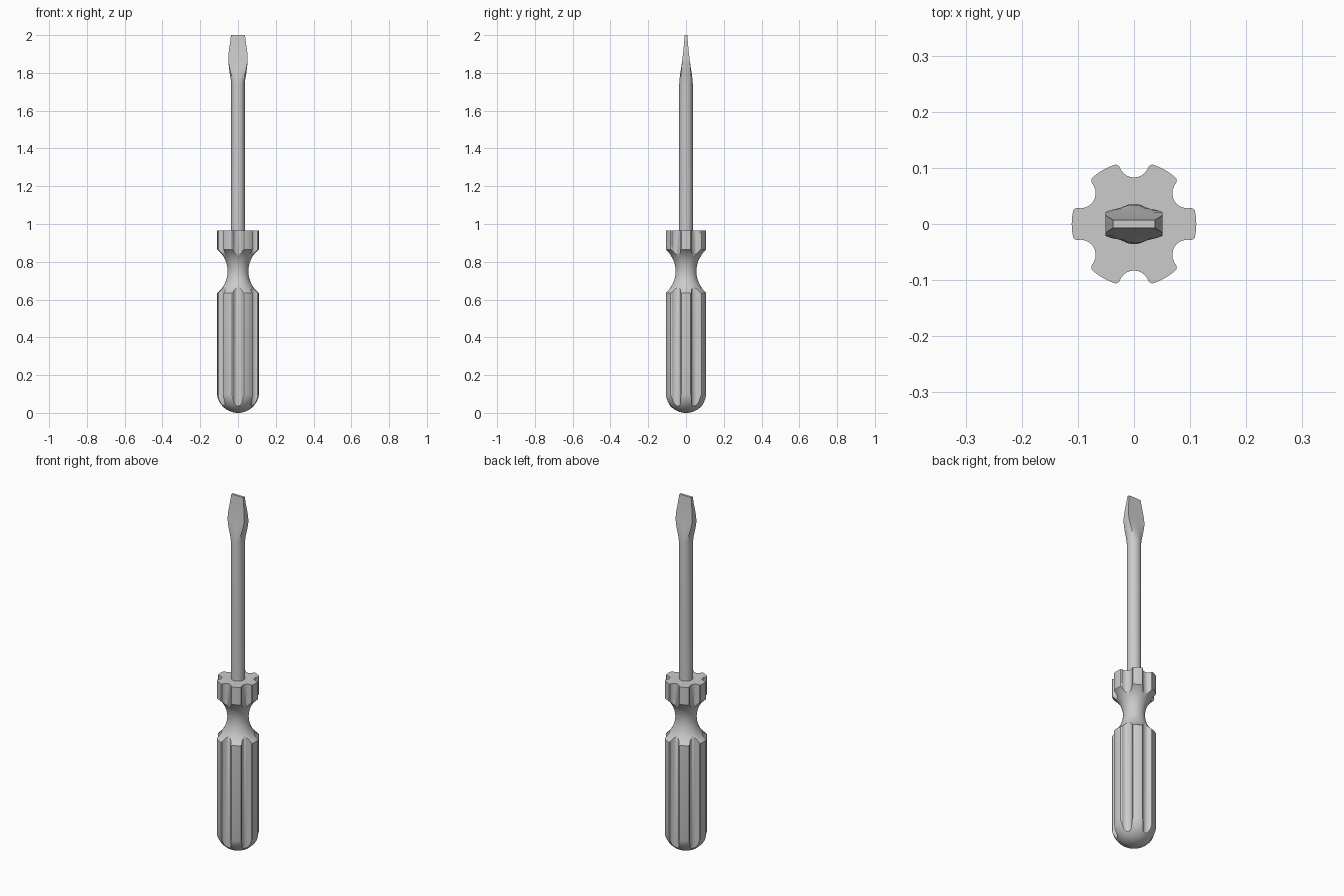
import bpy, bmesh
from math import sin, cos, asin, acos, sqrt, radians, pi

if "Cube" in bpy.data.objects:
    bpy.data.objects.remove(bpy.data.objects["Cube"], do_unlink=True)

grey = bpy.data.materials.new("plain_grey")
grey.use_nodes = True
colour = (0.6, 0.6, 0.6, 1)
grey.diffuse_color = colour
grey.node_tree.nodes["Principled BSDF"].inputs["Base Color"].default_value = colour


def loft(name, rings, cap_start=True):
    """Skin a stack of closed rings that share a point count."""
    bm = bmesh.new()
    loops = [[bm.verts.new(p) for p in ring] for ring in rings]
    n = len(loops[0])
    for low, high in zip(loops, loops[1:]):
        for i in range(n):
            j = (i + 1) % n
            bm.faces.new((low[i], low[j], high[j], high[i]))
    bm.faces.new(loops[-1])
    if cap_start:
        bm.faces.new(loops[0][::-1])
    bmesh.ops.remove_doubles(bm, verts=bm.verts, dist=1e-5)
    bmesh.ops.recalc_face_normals(bm, faces=bm.faces)
    mesh = bpy.data.meshes.new(name)
    bm.to_mesh(mesh)
    bm.free()
    mesh.materials.append(grey)
    obj = bpy.data.objects.new(name, mesh)
    bpy.context.collection.objects.link(obj)
    bpy.ops.object.select_all(action='DESELECT')
    obj.select_set(True)
    bpy.context.view_layer.objects.active = obj
    bpy.ops.object.shade_smooth_by_angle(angle=radians(35))
    return obj


# Handle: six-lobed section trimmed by a domed end and a round waist
OUTER, GROOVE_AT, GROOVE_R = 0.112, 0.11, 0.027
WAIST_Z, WAIST_R, WAIST_ARC = 0.75, 0.055, 0.148
TOP_Z = 0.965


def lobe_radius(a):
    """Section radius at angle a (degrees) from the middle of a groove."""
    if a < 14:
        t = radians(a)
        return GROOVE_AT * cos(t) - sqrt(GROOVE_R**2 - (GROOVE_AT * sin(t))**2)
    if a < 16:
        return 0.107
    return 0.111


half = [0, 3, 6, 9, 11.5, 13.5, 14.6, 17, 21, 25.5]
offsets = [-30] + [-a for a in half[:0:-1]] + half
columns = [(radians(30 + 60 * lobe + a), lobe_radius(abs(a)))
           for lobe in range(6) for a in offsets]


def dome(g, t):
    a = t * asin(g / OUTER)
    return OUTER * sin(a), OUTER * (1 - cos(a))


def waist(g, t):
    a = t * acos((WAIST_R + WAIST_ARC - g) / WAIST_ARC)
    return WAIST_R + WAIST_ARC * (1 - cos(a)), WAIST_Z + WAIST_ARC * sin(a)


def handle_ring(profile, t):
    ring = []
    for angle, g in columns:
        r, z = profile(g, t)
        ring.append((r * cos(angle), r * sin(angle), z))
    return ring


rings = [handle_ring(dome, k / 10) for k in range(11)]
rings += [handle_ring(waist, k / 8) for k in range(-8, 9)]
rings.append(handle_ring(lambda g, t: (g, TOP_Z), 0))
loft("handle", rings, cap_start=False)


# Shank and blade: round rod blending into a flared flat tip
def blade_ring(z, hx, hy, square):
    ring = []
    for i in range(32):
        c, s = cos(i * pi / 16), sin(i * pi / 16)
        k = 1 - square + square / max(abs(c), abs(s))
        ring.append((hx * c * k, hy * s * k, z))
    return ring


sections = [
    (0.95, 0.036, 0.036, 0), (1.74, 0.036, 0.036, 0),
    (1.77, 0.039, 0.034, 0.2), (1.80, 0.044, 0.030, 0.5),
    (1.83, 0.048, 0.025, 0.8), (1.86, 0.051, 0.021, 1),
    (1.89, 0.051, 0.017, 1), (1.92, 0.048, 0.014, 1),
    (1.96, 0.042, 0.010, 1), (2.00, 0.037, 0.007, 1),
]
loft("shank_and_blade", [blade_ring(*s) for s in sections])
